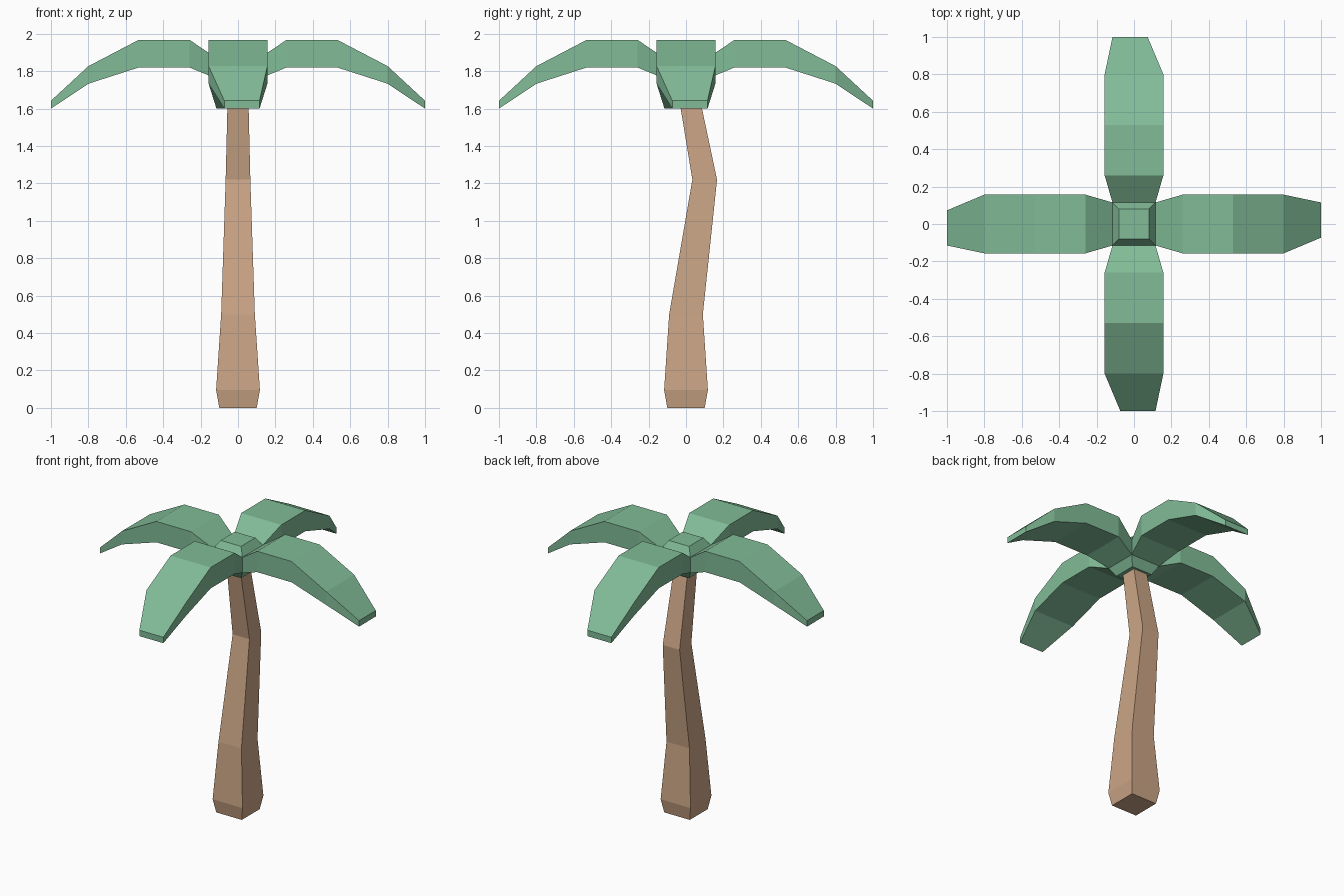
import bpy, bmesh
from mathutils import Matrix

if "Cube" in bpy.data.objects:
    bpy.data.objects.remove(bpy.data.objects["Cube"])


def loft(bm, rings, cap_start=True, cap_end=True):
    """Skin a list of four-point rings; return the new vertices."""
    vs = [[bm.verts.new(p) for p in ring] for ring in rings]
    for a, b in zip(vs, vs[1:]):
        for i in range(4):
            j = (i + 1) % 4
            bm.faces.new((a[i], a[j], b[j], b[i]))
    if cap_start:
        bm.faces.new(vs[0][::-1])
    if cap_end:
        bm.faces.new(vs[-1])
    return [v for ring in vs for v in ring]


def square(h, z, y=0.0):
    return [(-h, y - h, z), (h, y - h, z), (h, y + h, z), (-h, y + h, z)]


def finish(bm, name, color):
    bmesh.ops.remove_doubles(bm, verts=bm.verts, dist=0.0005)
    bmesh.ops.recalc_face_normals(bm, faces=bm.faces)
    mesh = bpy.data.meshes.new(name)
    bm.to_mesh(mesh)
    bm.free()
    mat = bpy.data.materials.new(name + "_color")
    mat.diffuse_color = (*color, 1)
    mat.use_nodes = True
    mat.node_tree.nodes["Principled BSDF"].inputs["Base Color"].default_value = mat.diffuse_color
    mesh.materials.append(mat)
    obj = bpy.data.objects.new(name, mesh)
    bpy.context.collection.objects.link(obj)
    return obj


# Bent square trunk: half width, height, y offset
bm = bmesh.new()
loft(bm, [square(*s) for s in ((0.10, 0, 0), (0.117, 0.095, 0), (0.09, 0.50, 0),
                               (0.066, 1.22, 0.10), (0.054, 1.72, 0.006))])
finish(bm, "trunk", (0.60, 0.38, 0.24))

# Crown: bevelled core, closed above and below, open where the fronds join
bm = bmesh.new()
loft(bm, [square(0.08, 1.70), square(0.115, 1.76)], cap_end=False)
loft(bm, [square(0.115, 1.87), square(0.08, 1.925)], cap_start=False)

# Frond stations: distance out, side limits, bottom, top
stations = ((0.115, -0.115, 0.115, 1.76, 1.87),
            (0.26, -0.157, 0.157, 1.82, 1.968),
            (0.53, -0.157, 0.157, 1.82, 1.968),
            (0.80, -0.157, 0.157, 1.733, 1.827),
            (1.00, -0.073, 0.115, 1.60, 1.642))
for k in range(4):
    rings = [[(x, y0, zb), (x, y1, zb), (x, y1, zt), (x, y0, zt)]
             for x, y0, y1, zb, zt in stations]
    verts = loft(bm, rings, cap_start=False)
    bmesh.ops.rotate(bm, verts=verts, cent=(0, 0, 0),
                     matrix=Matrix.Rotation(k * 1.5707963, 3, 'Z'))
finish(bm, "fronds", (0.22, 0.50, 0.31))
